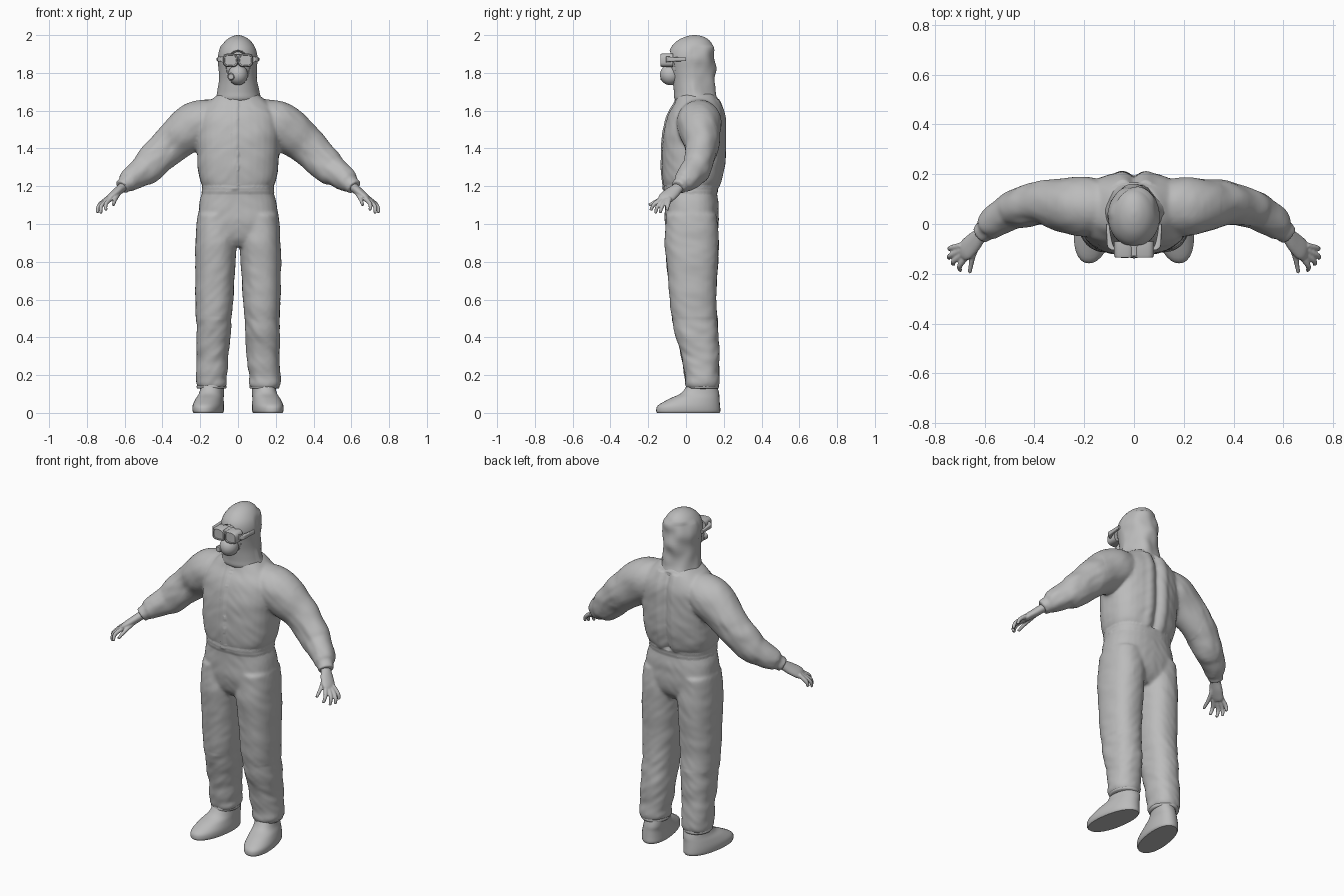
import bpy, bmesh, math
from mathutils import Vector, noise

if "Cube" in bpy.data.objects:
    bpy.data.objects.remove(bpy.data.objects["Cube"])

grey = bpy.data.materials.new("plain_grey")
grey.use_nodes = True
grey.diffuse_color = (0.5, 0.5, 0.5, 1)
grey.node_tree.nodes["Principled BSDF"].inputs["Base Color"].default_value = (0.5, 0.5, 0.5, 1)

Y, Z = Vector((0, 1, 0)), Vector((0, 0, 1))
BOTH = (1, -1)


def spline(rows, steps):
    """Resample rows with a Catmull-Rom curve."""
    pts = [Vector(r) for r in rows]
    out = []
    for i in range(len(pts) - 1):
        a, b, c, d = pts[max(i - 1, 0)], pts[i], pts[i + 1], pts[min(i + 2, len(pts) - 1)]
        for k in range(steps):
            t = k / steps
            out.append(b + (c - a) * (t / 2) + (a * 2 - b * 5 + c * 4 - d) * (t * t / 2)
                       + (b * 3 - a - c * 3 + d) * (t ** 3 / 2))
    return out + [pts[-1]]


def loft(bm, rows, axis=Z, ref=Y, sides=(1,), power=2, steps=4, count=32):
    """Skin elliptical sections given as x, y, z, radius, radius; axis None follows the path."""
    rows = spline(rows, steps) if steps > 1 else [Vector(r) for r in rows]
    for s in sides:
        rings = []
        for i, row in enumerate(rows):
            c = Vector(row[:3])
            t = axis or Vector(rows[min(i + 1, len(rows) - 1)][:3]) - Vector(rows[max(i - 1, 0)][:3])
            u = ref.cross(t).normalized()
            v = t.cross(u).normalized()
            ring = []
            for k in range(count):
                a = math.tau * k / count
                ca, sa = math.cos(a), math.sin(a)
                p = c + u * (row[3] * math.copysign(abs(ca) ** (2 / power), ca)) \
                      + v * (row[4] * math.copysign(abs(sa) ** (2 / power), sa))
                ring.append(bm.verts.new((p.x * s, p.y, p.z)))
            rings.append(ring)
        for r, q in zip(rings, rings[1:]):
            for k in range(count):
                n = (k + 1) % count
                bm.faces.new((r[k], r[n], q[n], q[k]))
        bm.faces.new(rings[0][::-1])
        bm.faces.new(rings[-1])


def ball(bm, centre, scale):
    verts = bmesh.ops.create_uvsphere(bm, u_segments=32, v_segments=20, radius=1)["verts"]
    for v in verts:
        v.co = Vector(centre) + Vector(a * b for a, b in zip(v.co, scale))


def finish(bm, name, voxel=0, smooth=0, angle=50):
    """Turn the bmesh into an object, fusing its pieces when a voxel size is given."""
    bmesh.ops.recalc_face_normals(bm, faces=bm.faces)
    mesh = bpy.data.meshes.new(name)
    bm.to_mesh(mesh)
    bm.free()
    ob = bpy.data.objects.new(name, mesh)
    bpy.context.collection.objects.link(ob)
    bpy.ops.object.select_all(action="DESELECT")
    ob.select_set(True)
    bpy.context.view_layer.objects.active = ob
    if voxel:
        m = ob.modifiers.new("fuse", "REMESH")
        m.mode, m.voxel_size = "VOXEL", voxel
        bpy.ops.object.modifier_apply(modifier=m.name)
    if smooth:
        m = ob.modifiers.new("soften", "SMOOTH")
        m.factor, m.iterations = 0.5, smooth
        bpy.ops.object.modifier_apply(modifier=m.name)
    ob.data.materials.clear()
    ob.data.materials.append(grey)
    bpy.ops.object.shade_smooth_by_angle(angle=math.radians(angle))
    return ob


# Coverall: torso and hips, legs and sleeves fused together
bm = bmesh.new()
loft(bm, [(0, .03, .88, .12, .09), (0, .03, .93, .2, .125), (0, .03, 1.0, .216, .143),
          (0, .03, 1.1, .205, .143), (0, .025, 1.18, .186, .14), (0, .03, 1.23, .204, .154),
          (0, .035, 1.3, .213, .163), (0, .04, 1.4, .218, .167), (0, .045, 1.5, .222, .162),
          (0, .055, 1.58, .21, .148), (0, .06, 1.64, .165, .12), (0, .05, 1.69, .1, .1)], power=2.5)
loft(bm, [(.115, .03, 1.05, .1, .135), (.117, .03, .9, .109, .143), (.122, .035, .75, .105, .133),
          (.125, .037, .6, .101, .124), (.13, .053, .45, .092, .116), (.135, .075, .3, .086, .1),
          (.14, .086, .2, .082, .092), (.14, .087, .155, .084, .091), (.14, .087, .13, .07, .08)],
     sides=BOTH, power=2.3)
loft(bm, [(.1, .07, 1.565, .1, .1), (.2, .07, 1.535, .122, .12), (.28, .075, 1.485, .12, .108),
          (.365, .085, 1.415, .104, .09), (.475, .06, 1.305, .089, .079), (.52, .035, 1.275, .074, .072),
          (.56, .01, 1.245, .068, .066), (.585, -.015, 1.22, .057, .057), (.595, -.023, 1.213, .046, .046),
          (.617, -.042, 1.193, .043, .045)], axis=None, sides=BOTH)
suit = finish(bm, "coverall", .0085, 8)

# Cloth folds, back crease, waist seam and zip flap
bumps = []
for v in suit.data.vertices:
    x, y, z = v.co
    side = abs(x)
    fold = noise.noise(Vector((x * 6, y * 6, z * 11)))
    limp = .007 if z < .5 or side > .35 else .004
    push = limp * fold + .5 * limp * noise.noise(Vector((x * 13, y * 13 + z * 9, z * 22 + side * 20)))
    if y > .05 and 1.2 < z < 1.66:
        push -= .014 * math.exp(-(x / .018) ** 2)
        push += .007 * math.exp(-((side - .05) / .025) ** 2)
    if side < .25 and 1.165 < z < 1.2:
        push += .004
    if y < 0 and -.036 < x < .004 and 1.18 < z < 1.69:
        push += .006
    bumps.append(v.co + v.normal * push)
for v, p in zip(suit.data.vertices, bumps):
    v.co = p

# Hands: palm, four fingers and thumb fused together
bm = bmesh.new()
loft(bm, [(.59, -.02, 1.21, .026, .03), (.615, -.042, 1.192, .024, .03), (.645, -.074, 1.165, .023, .04),
          (.675, -.104, 1.14, .02, .042), (.69, -.115, 1.125, .014, .034)], axis=None, sides=BOTH)
fingers = [((.672, -.128, 1.135), (.7, -.168, 1.105), (.698, -.187, 1.072)),
           ((.685, -.117, 1.13), (.724, -.15, 1.095), (.725, -.162, 1.056)),
           ((.695, -.104, 1.128), (.738, -.127, 1.093), (.743, -.137, 1.058)),
           ((.695, -.087, 1.133), (.735, -.096, 1.1), (.742, -.101, 1.072)),
           ((.63, -.08, 1.165), (.65, -.14, 1.13), (.66, -.196, 1.1))]
for path in fingers:
    radii = (.013, .011, .008)
    loft(bm, [(*p, r, r) for p, r in zip(path, radii)], axis=None, ref=Vector((1, 0, 0)),
         sides=BOTH, count=12)
finish(bm, "hands", .0045, 3)

# Boots: flat soles with toes turned slightly outward
bm = bmesh.new()
loft(bm, [(.155, .012, 0, .073, .165), (.155, .012, .012, .079, .17), (.155, .016, .04, .079, .164),
          (.152, .045, .075, .071, .132), (.146, .075, .105, .064, .1), (.142, .085, .15, .06, .078)],
     sides=BOTH, power=2.2)
for v in bm.verts:
    v.co.x += math.copysign(.14, v.co.x) * (.03 - v.co.y)
finish(bm, "boots", angle=40)

# Ankle bands
bm = bmesh.new()
loft(bm, [(.14, .087, .128, .074, .082), (.14, .087, .135, .079, .087), (.14, .087, .148, .077, .086)],
     sides=BOTH)
finish(bm, "ankle_bands")

# Hood with a carved face opening
bm = bmesh.new()
loft(bm, [(0, .075, 1.63, .118, .1), (0, .055, 1.66, .119, .115), (0, .046, 1.7, .109, .11),
          (0, .04, 1.76, .1, .111), (0, .035, 1.82, .1, .118), (0, .03, 1.88, .104, .123),
          (0, .033, 1.93, .093, .115), (0, .04, 1.97, .066, .086), (0, .045, 1.992, .034, .047),
          (0, .045, 2.0, .006, .008)], count=64)
for v in bm.verts:
    if v.co.y > .03 and v.co.z < 1.95:
        v.co += Vector((v.co.x, v.co.y, 0)) * (.09 * noise.noise(v.co * 14))
hood = finish(bm, "hood")
bm = bmesh.new()
ball(bm, (0, -.12, 1.825), (.076, .11, .1))
cutter = finish(bm, "face_cutter")
cutter.hide_render = True
bpy.context.view_layer.objects.active = hood
cut = hood.modifiers.new("face_opening", "BOOLEAN")
cut.operation, cut.object = "DIFFERENCE", cutter
bpy.ops.object.modifier_apply(modifier=cut.name)
bpy.data.objects.remove(cutter)

# Face and breathing mask with its valve
bm = bmesh.new()
ball(bm, (0, -.01, 1.835), (.074, .078, .105))
finish(bm, "face")
bm = bmesh.new()
ball(bm, (0, -.083, 1.79), (.052, .055, .055))
finish(bm, "breathing_mask")
bm = bmesh.new()
loft(bm, [(-.034, -.1, 1.78, .019, .019), (-.037, -.131, 1.78, .019, .019), (-.037, -.136, 1.78, .014, .014)],
     axis=-Y, ref=Z, steps=1, count=20)
finish(bm, "mask_valve", angle=30)

# Goggles: two recessed lenses, bridge and side arms
bm = bmesh.new()
loft(bm, [(.04, -.07, 1.867, .041, .036), (.04, -.125, 1.867, .04, .036), (.04, -.135, 1.867, .036, .032),
          (.04, -.135, 1.867, .031, .027), (.04, -.129, 1.867, .03, .026)],
     axis=-Y, ref=Z, sides=BOTH, power=3.2, steps=1)
loft(bm, [(0, -.07, 1.877, .02, .023), (0, -.128, 1.877, .018, .021)], axis=-Y, ref=Z, power=4, steps=1)
loft(bm, [(.076, -.105, 1.872, .016, .016), (.094, -.09, 1.872, .013, .014), (.101, -.05, 1.872, .009, .011),
          (.106, 0, 1.872, .007, .01)], axis=-Y, ref=Z, sides=BOTH, power=4)
finish(bm, "goggles", angle=30)
